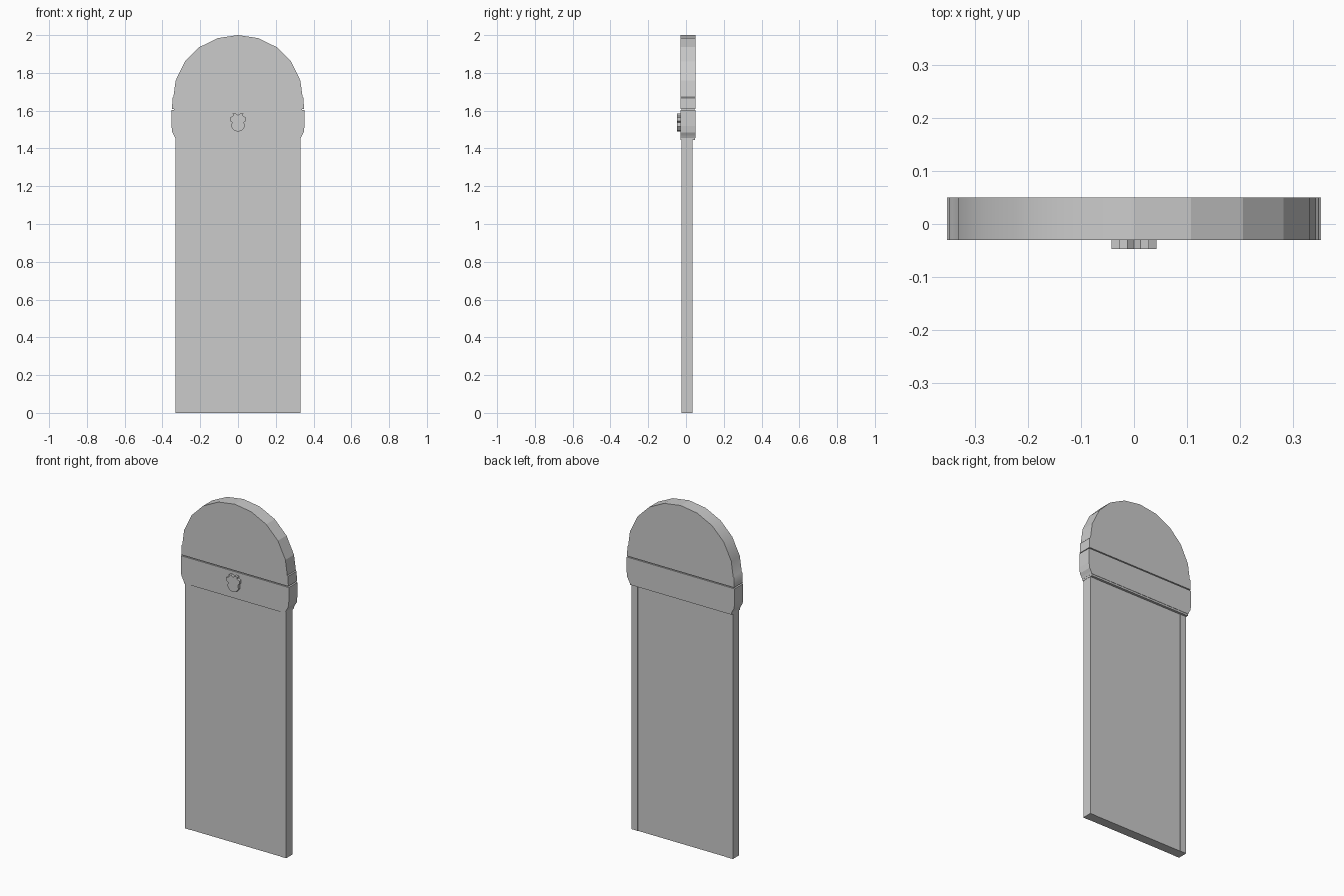
import bpy, bmesh

if "Cube" in bpy.data.objects:
    bpy.data.objects.remove(bpy.data.objects["Cube"])


def prism(name, half, y0, y1, smooth_left=False):
    """Extrude a mirrored half outline of (x, z) points, top to bottom, along y."""
    outline = half + [(-x, z) for x, z in reversed(half) if x > 1e-6]
    bm = bmesh.new()
    front = [bm.verts.new((x, y0, z)) for x, z in outline]
    back = [bm.verts.new((x, y1, z)) for x, z in outline]
    n = len(outline)
    bm.faces.new(front)
    bm.faces.new(back[::-1])
    for i in range(n):
        j = (i + 1) % n
        f = bm.faces.new((front[i], back[i], back[j], front[j]))
        # the left half of the rim is smooth, the right half is faceted
        f.smooth = smooth_left and f.calc_center_median().x < 0
    bmesh.ops.recalc_face_normals(bm, faces=bm.faces)
    mesh = bpy.data.meshes.new(name)
    bm.to_mesh(mesh)
    bm.free()
    ob = bpy.data.objects.new(name, mesh)
    bpy.context.collection.objects.link(ob)
    return ob


def slab(name, w, z0, z1, y0, y1):
    return prism(name, [(w, z1), (w, z0)], y0, y1)


# Tall flat board
slab("board", 0.33, 0.0, 1.46, -0.022, 0.034)

# Slightly raised strips along both long edges
for side, sx in (("left", -1), ("right", 1)):
    strip = slab(side + "_edge_strip", 0.02, 0.0, 1.448, -0.0235, 0.0355)
    strip.location.x = sx * 0.31

# Rounded dome of the cap
prism("cap_dome", [(0, 2.0), (0.107, 1.984), (0.205, 1.936), (0.281, 1.86),
                   (0.33, 1.76), (0.342, 1.672), (0.347, 1.667),
                   (0.349, 1.609)], -0.03, 0.05, True)

# Recessed core that shows as a groove between dome and band
slab("cap_groove", 0.34, 1.595, 1.62, -0.024, 0.044)

# Wide band with rounded lower corners
prism("cap_band", [(0.352, 1.603), (0.352, 1.52), (0.348, 1.485),
                   (0.338, 1.468), (0.332, 1.455)], -0.03, 0.05, True)

# Thin lip under the band
slab("cap_lip", 0.331, 1.444, 1.455, -0.028, 0.048)

# Small raised ornament on the front of the band
prism("ornament", [(0, 1.575), (0.012, 1.586), (0.028, 1.584), (0.026, 1.572),
                   (0.042, 1.564), (0.042, 1.545), (0.032, 1.538),
                   (0.036, 1.515), (0.02, 1.494), (0, 1.489)], -0.047, -0.028)
